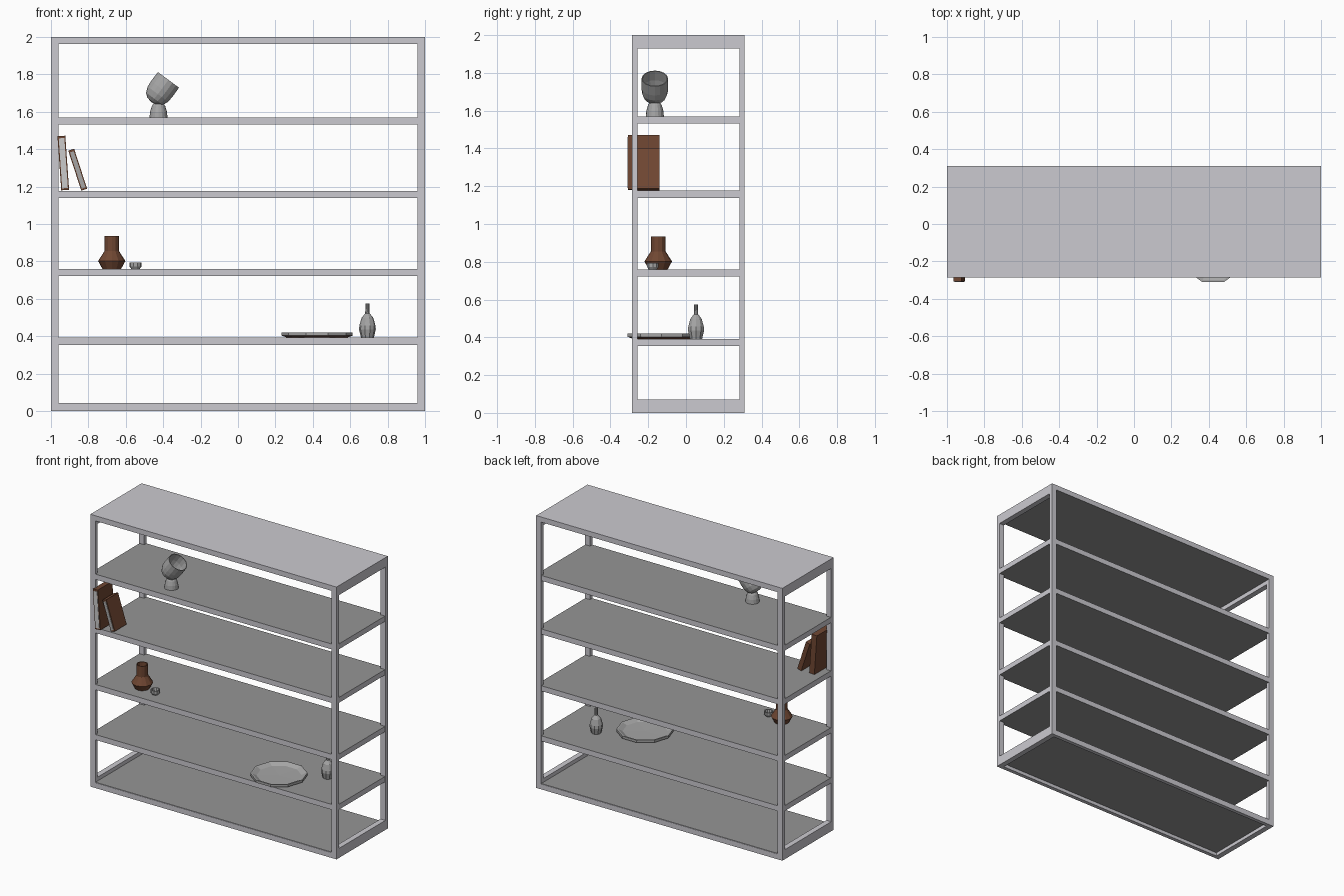
import bpy, bmesh, math
from mathutils import Matrix, Vector

if "Cube" in bpy.data.objects:
    bpy.data.objects.remove(bpy.data.objects["Cube"])


def material(name, rgb):
    m = bpy.data.materials.new(name)
    m.diffuse_color = (*rgb, 1)
    m.use_nodes = True
    m.node_tree.nodes["Principled BSDF"].inputs["Base Color"].default_value = m.diffuse_color
    return m


FRAME = material("pale grey metal", (0.60, 0.59, 0.63))
PANEL = material("mid grey panel", (0.30, 0.30, 0.30))
CERAMIC = material("grey ceramic", (0.38, 0.38, 0.38))
BROWN = material("brown", (0.16, 0.062, 0.032))
PAPER = material("paper", (0.60, 0.60, 0.60))


def finish(bm, name, mats, matrix=None):
    bmesh.ops.recalc_face_normals(bm, faces=bm.faces)
    me = bpy.data.meshes.new(name)
    bm.to_mesh(me)
    bm.free()
    for m in mats:
        me.materials.append(m)
    ob = bpy.data.objects.new(name, me)
    bpy.context.collection.objects.link(ob)
    if matrix:
        ob.matrix_world = matrix
    return ob


def box(name, lo, hi, mats, matrix=None, rule=None):
    """Box between two corners; rule(normal) picks the material slot."""
    bm = bmesh.new()
    lo, hi = Vector(lo), Vector(hi)
    size = hi - lo
    bmesh.ops.create_cube(bm, size=1, matrix=Matrix.Translation((lo + hi) / 2)
                          @ Matrix.Diagonal((*size, 1)))
    bm.normal_update()
    if rule:
        for f in bm.faces:
            f.material_index = rule(f.normal)
    return finish(bm, name, mats, matrix)


def lathe(name, profile, sides, mats, matrix, rule=None, smooth=False):
    """Spin (radius, height) points round z; ends with radius 0 close to a point."""
    bm = bmesh.new()
    rings = []
    for r, z in profile:
        if r == 0:
            rings.append([bm.verts.new((0, 0, z))])
        else:
            rings.append([bm.verts.new((r * math.cos(2 * math.pi * i / sides),
                                        r * math.sin(2 * math.pi * i / sides), z))
                          for i in range(sides)])
    for k in range(len(rings) - 1):
        a, b = rings[k], rings[k + 1]
        for i in range(sides):
            j = (i + 1) % sides
            if len(a) == 1:
                f = bm.faces.new((a[0], b[i], b[j]))
            elif len(b) == 1:
                f = bm.faces.new((a[i], a[j], b[0]))
            else:
                f = bm.faces.new((a[i], a[j], b[j], b[i]))
            f.smooth = smooth
            if rule:
                f.material_index = rule(k)
    return finish(bm, name, mats, matrix)


Y0, Y1 = -0.285, 0.31      # frame depth
PX, PY = 0.04, 0.028       # post section
E = 0.002                  # small setback of parts between the posts

# corner posts
for sx, side in ((-1, "left"), (1, "right")):
    x0, x1 = sorted((sx, sx * (1 - PX)))
    box("front_post_" + side, (x0, Y0, 0), (x1, Y0 + PY, 2), [FRAME])
    box("back_post_" + side, (x0, Y1 - PY, 0), (x1, Y1, 2), [FRAME])
    # deep side rails at bottom and top
    box("bottom_rail_" + side, (x0, Y0 + PY, 0), (x1, Y1 - PY, 0.07), [FRAME])
    box("top_rail_" + side, (x0, Y0 + PY, 1.93), (x1, Y1 - PY, 2), [FRAME])

# front and back rails of the base, with the recessed base panel
for y, n in ((Y0, "front"), (Y1 - PY, "back")):
    box(n + "_base_rail", (-1 + PX, y, 0), (1 - PX, y + PY, 0.038), [FRAME])
box("base_panel", (-1 + PX, Y0 + E, 0.025), (1 - PX, Y1 - E, 0.042), [PANEL, FRAME],
    rule=lambda n: 0 if abs(n.z) > 0.5 else 1)

# top slab: pale above, grey below
box("top_slab", (-1 + PX, Y0, 1.962), (1 - PX, Y1, 2), [FRAME, PANEL],
    rule=lambda n: 1 if n.z < -0.5 else 0)

# four shelves: grey faces, pale edges
for i, z in enumerate((0.392, 0.76, 1.177, 1.57)):
    box("shelf_%d" % (i + 1), (-1 + E, Y0 + E, z - 0.039), (1 - E, Y1 - E, z),
        [PANEL, FRAME], rule=lambda n: 0 if abs(n.z) > 0.5 else 1)


# leaning books: brown covers with paper showing at the front
def book(name, x, z, w, h, y0, y1, degrees, paper):
    m = Matrix.Translation((x, 0, z)) @ Matrix.Rotation(math.radians(degrees), 4, "Y")
    box(name + "_cover", (0, y0 + 0.003, 0), (w, y1, h), [BROWN], m)
    box(name + "_pages", (0.006, y0, 0.01), (w - 0.006, y0 + 0.005, h - 0.012), [paper], m)


book("tall_book", -0.945, 1.18, 0.042, 0.29, -0.31, -0.14, -4, PAPER)
book("short_book", -0.838, 1.178, 0.033, 0.225, -0.28, -0.14, -18, CERAMIC)

# tilted bowl sculpture
lathe("sculpture_foot", [(0, 0), (0.048, 0), (0.045, 0.03), (0.036, 0.06), (0.02, 0.085), (0, 0.088)],
      16, [CERAMIC], Matrix.Translation((-0.425, -0.165, 1.57)), smooth=False)
tilt = Matrix.Translation((-0.461, -0.165, 1.65)) @ Matrix.Rotation(math.radians(36.5), 4, "Y")
lathe("sculpture_bowl", [(0, 0), (0.034, 0.006), (0.056, 0.024), (0.068, 0.055), (0.071, 0.09),
                         (0.070, 0.15), (0.065, 0.15), (0.065, 0.09), (0.058, 0.05),
                         (0.035, 0.02), (0, 0.014)], 16, [CERAMIC], tilt)

# brown vase
lathe("brown_vase", [(0, 0), (0.05, 0), (0.073, 0.042), (0.039, 0.095), (0.039, 0.175),
                     (0.033, 0.175), (0.033, 0.095), (0, 0.06)], 12, [BROWN],
      Matrix.Translation((-0.675, -0.147, 0.76)))

# small cup
lathe("small_cup", [(0, 0), (0.023, 0), (0.032, 0.013), (0.032, 0.034), (0.026, 0.034),
                    (0.022, 0.012), (0, 0.01)], 10, [CERAMIC],
      Matrix.Translation((-0.548, -0.176, 0.76)))

# ten sided dish with a dark underside
lathe("dish", [(0, 0), (0.155, 0), (0.19, 0.012), (0.19, 0.03), (0.18, 0.03), (0.15, 0.014), (0, 0.012)],
      10, [CERAMIC, BROWN], Matrix.Translation((0.423, -0.129, 0.391)),
      rule=lambda k: 1 if k < 2 else 0)

# slim bottle
lathe("bottle", [(0, 0), (0.034, 0), (0.045, 0.045), (0.043, 0.065), (0.032, 0.105), (0.012, 0.13),
                 (0.010, 0.183), (0, 0.183)], 10, [CERAMIC],
      Matrix.Translation((0.692, 0.053, 0.392)))
